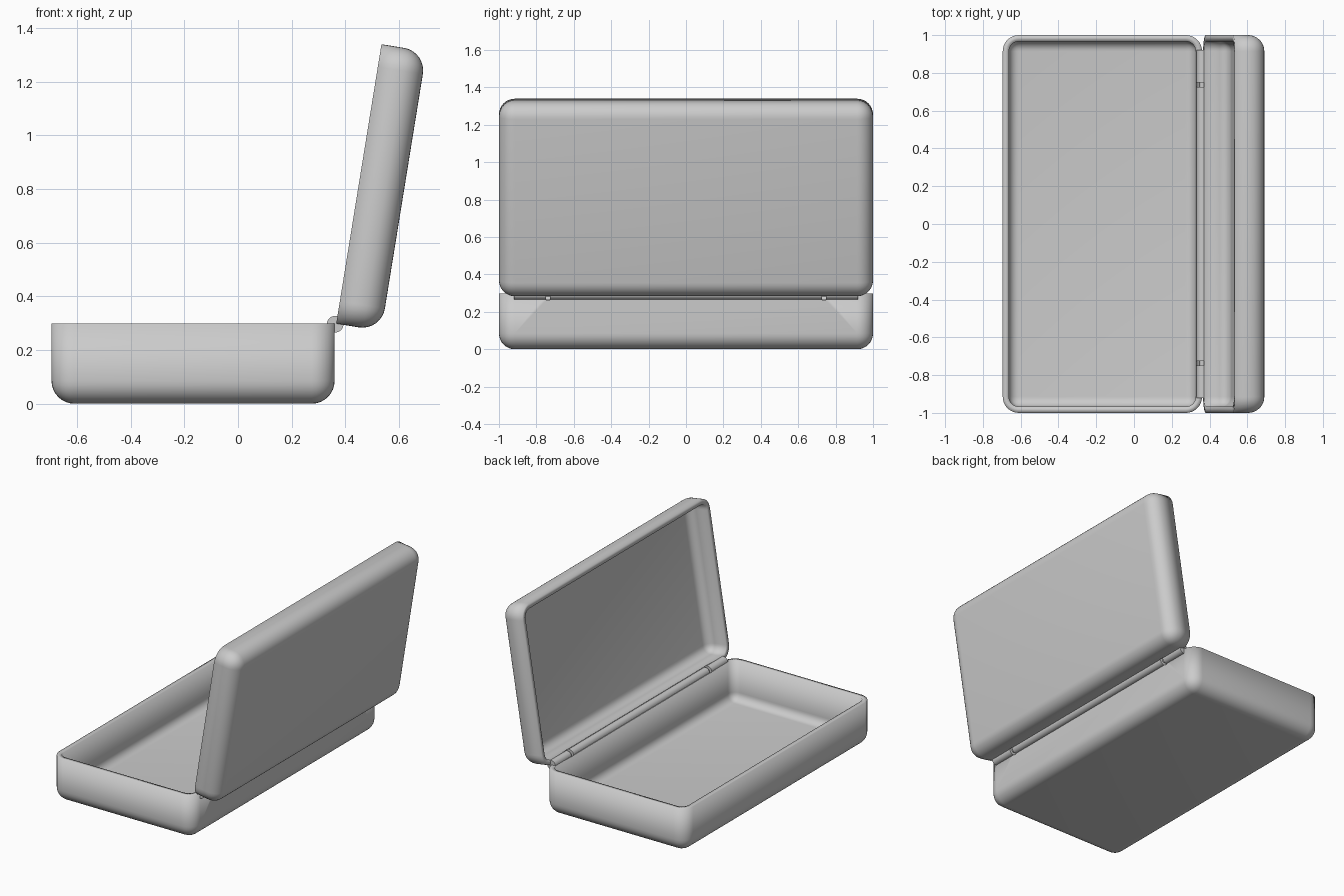
import bpy, bmesh, math
from mathutils import Matrix, Vector

cube = bpy.data.objects.get("Cube")
if cube:
    bpy.data.objects.remove(cube, do_unlink=True)

LENGTH, WIDTH, WALL, RADIUS = 1.055, 2.0, 0.033, 0.085
HINGE = Vector((0.362, 0, 0.296))
GAP_Y = 0.737

grey = bpy.data.materials.new("plain grey")
grey.use_nodes = True
colour = (0.6, 0.6, 0.6, 1)
grey.diffuse_color = colour
grey.node_tree.nodes["Principled BSDF"].inputs["Base Color"].default_value = colour


def add_object(name, bm):
    mesh = bpy.data.meshes.new(name)
    bm.to_mesh(mesh)
    bm.free()
    mesh.materials.append(grey)
    ob = bpy.data.objects.new(name, mesh)
    bpy.context.collection.objects.link(ob)
    return ob


def smooth(ob):
    bpy.ops.object.select_all(action="DESELECT")
    ob.select_set(True)
    bpy.context.view_layer.objects.active = ob
    bpy.ops.object.shade_smooth_by_angle(angle=math.radians(35))


def shell(name, depth, x_centre):
    """Open rounded tray, rim at local z = 0."""
    bm = bmesh.new()
    bmesh.ops.create_cube(bm, size=1)
    bmesh.ops.scale(bm, vec=(LENGTH, WIDTH, depth), verts=bm.verts)
    bmesh.ops.translate(bm, vec=(x_centre, 0, -depth / 2), verts=bm.verts)
    edges = [e for e in bm.edges if any(v.co.z < -0.01 for v in e.verts)]
    bmesh.ops.bevel(bm, geom=edges, offset=RADIUS, offset_type="OFFSET",
                    segments=8, profile=0.5, affect="EDGES")
    bm.normal_update()
    rim = [f for f in bm.faces if all(abs(v.co.z) < 1e-5 for v in f.verts)]
    bmesh.ops.delete(bm, geom=rim, context="FACES")
    ob = add_object(name, bm)
    wall = ob.modifiers.new("wall", "SOLIDIFY")
    wall.thickness = WALL
    wall.offset = -1
    wall.use_even_offset = True
    return ob


def rod(name, radius, y0, y1):
    """Cylinder along y on the hinge axis."""
    bm = bmesh.new()
    bmesh.ops.create_cone(bm, cap_ends=True, segments=32, radius1=radius,
                          radius2=radius, depth=y1 - y0,
                          matrix=Matrix.Rotation(math.pi / 2, 4, "X"))
    ob = add_object(name, bm)
    ob.location = HINGE + Vector((0, (y0 + y1) / 2, 0))
    return ob


# Base tray and open lid
base = shell("base_tray", 0.298, -LENGTH / 2)
base.location = (0.36, 0, 0.298)
lid = shell("open_lid", 0.17, LENGTH / 2)
lid.location = (0.366, 0, 0.298)
lid.rotation_euler.y = math.radians(-80.8)

# Clearance notches between the knuckles
for side, sign in (("left", 1), ("right", -1)):
    y = sign * GAP_Y
    cutter = rod(side + "_notch_cutter", 0.034, y - 0.011, y + 0.011)
    cutter.hide_render = True
    cutter.hide_set(True)
    cutter.display_type = "WIRE"
    for ob in (base, lid):
        cut = ob.modifiers.new(side + "_notch", "BOOLEAN")
        cut.operation = "DIFFERENCE"
        cut.solver = "EXACT"
        cut.object = cutter

# Hinge knuckles and pin
edge = GAP_Y - 0.011
barrels = [
    rod("hinge_centre_knuckle", 0.031, -edge, edge),
    rod("hinge_back_knuckle", 0.031, edge + 0.022, 0.92),
    rod("hinge_front_knuckle", 0.031, -0.92, -edge - 0.022),
    rod("hinge_pin", 0.014, -0.9, 0.9),
]

for ob in [base, lid] + barrels:
    smooth(ob)
